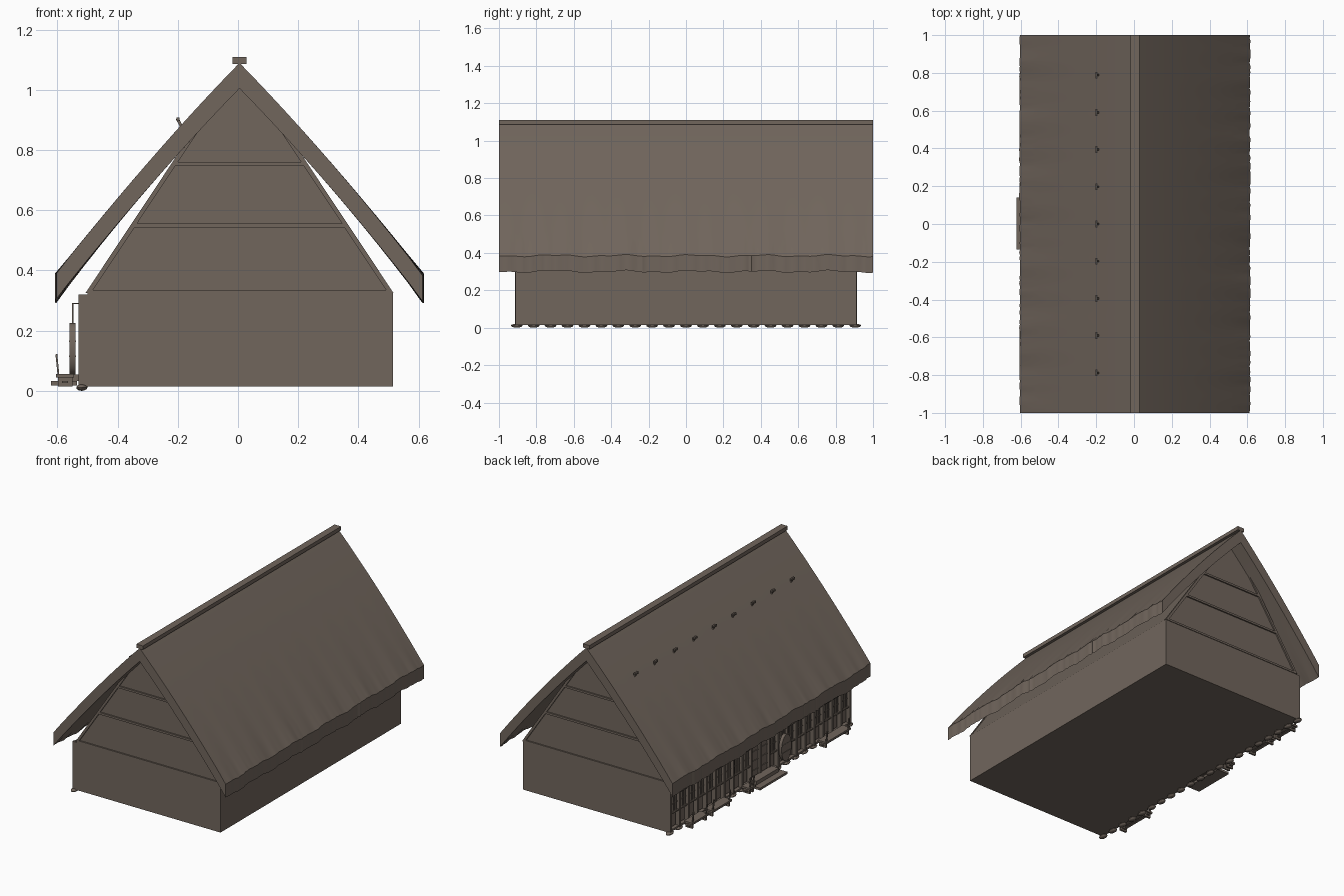
import bpy, bmesh, math, random
from mathutils import Matrix, Vector

if "Cube" in bpy.data.objects:
    bpy.data.objects.remove(bpy.data.objects["Cube"])

random.seed(4)
CX = 0.005  # centre line of the house
mat = bpy.data.materials.new("weathered brown")
mat.diffuse_color = (0.165, 0.132, 0.108, 1)
mat.use_nodes = True
mat.node_tree.nodes["Principled BSDF"].inputs["Base Color"].default_value = mat.diffuse_color


def finish(name, bm, smooth=False):
    bmesh.ops.recalc_face_normals(bm, faces=bm.faces)
    me = bpy.data.meshes.new(name)
    bm.to_mesh(me)
    bm.free()
    ob = bpy.data.objects.new(name, me)
    bpy.context.collection.objects.link(ob)
    me.materials.append(mat)
    if smooth:
        bpy.ops.object.select_all(action='DESELECT')
        ob.select_set(True)
        bpy.context.view_layer.objects.active = ob
        bpy.ops.object.shade_smooth_by_angle(angle=math.radians(30))
    return ob


def box(bm, x0, x1, y0, y1, z0, z1, rot=None):
    c = Vector(((x0 + x1) / 2, (y0 + y1) / 2, (z0 + z1) / 2))
    m = Matrix.Translation(c)
    if rot:
        m = m @ Matrix.Rotation(rot, 4, 'Y')
    m = m @ Matrix.Diagonal((x1 - x0, y1 - y0, z1 - z0, 1))
    bmesh.ops.create_cube(bm, size=1, matrix=m)


def prism(bm, pts, y0, y1):
    a = [bm.verts.new((x, y0, z)) for x, z in pts]
    b = [bm.verts.new((x, y1, z)) for x, z in pts]
    n = len(pts)
    bm.faces.new(a)
    bm.faces.new(b[::-1])
    for i in range(n):
        j = (i + 1) % n
        bm.faces.new((a[i], a[j], b[j], b[i]))


# thatched roof: thick bowed slab with a slightly wavy eave
def roof_z(t):
    u = t / 0.61
    return 1.09 - 0.705 * u + 0.08 * u * (1 - u)


bm = bmesh.new()
N, NY = 12, 120
rows = []
for j in range(NY + 1):
    y = -1 + 2 * j / NY
    jit = [random.uniform(-0.003, 0.003) for _ in range(2)]
    top, low = [], []
    for i in range(-N, N + 1):
        u = abs(i) / N
        s = 1 if i > 0 else -1
        w = u ** 4 * 0.004 * (math.sin(y * 17 + s) + 0.6 * math.sin(y * 41 + 2 * s))
        x = CX + s * 0.61 * u
        z = roof_z(0.61 * u)
        if u == 1:
            x += s * jit[i > 0]
        top.append(bm.verts.new((x, y, z + w)))
        low.append(bm.verts.new((x, y, z - 0.085 + w * 1.2)))
    rows.append((top, low))
for (t0, l0), (t1, l1) in zip(rows, rows[1:]):
    for i in range(2 * N):
        bm.faces.new((t0[i], t0[i + 1], t1[i + 1], t1[i]))
        bm.faces.new((l0[i], l1[i], l1[i + 1], l0[i + 1]))
    for k in (0, 2 * N):
        bm.faces.new((t0[k], t1[k], l1[k], l0[k]))
for t, l in (rows[0], rows[-1]):
    for i in range(2 * N):
        bm.faces.new((t[i], t[i + 1], l[i + 1], l[i]))
finish("thatched_roof", bm, True)

# ridge cap
bm = bmesh.new()
box(bm, CX - 0.023, CX + 0.023, -1, 1, 1.086, 1.11)
finish("ridge_cap", bm)

# house body and attic
bm = bmesh.new()
box(bm, -0.5, 0.515, -0.912, 0.912, 0.015, 0.325)
finish("house_walls", bm)
bm = bmesh.new()
prism(bm, [(-0.505, 0.325), (0.515, 0.325), (CX, 1.07)], -0.907, 0.907)
finish("attic", bm)

# gable timbers on both ends
bm = bmesh.new()
for e in (-1, 1):
    ya, yb = sorted((e * 0.9, e * 0.916))
    for z in (0.322, 0.543, 0.747):
        h = (1.07 - z - 0.013) / 0.745 * 0.51
        box(bm, CX - h, CX + h, ya, yb, z, z + 0.013)
    for s in (-1, 1):
        prism(bm, [(CX + s * 0.512, 0.325), (CX + s * 0.494, 0.325),
                   (CX + s * 0.135, 0.865), (CX + s * 0.153, 0.865)], ya, yb)
finish("gable_timbers", bm)

# pegs along the left roof slope
bm = bmesh.new()
for k in range(-4, 5):
    y = k * 0.197
    box(bm, -0.197, -0.187, y - 0.005, y + 0.005, 0.865, 0.908, -0.5)
    box(bm, -0.205, -0.195, y - 0.018, y + 0.018, 0.896, 0.908)
finish("roof_pegs", bm)

# foundation stones under the facade
BAY = 0.0905
bm = bmesh.new()
for k in range(-10, 11):
    bmesh.ops.create_icosphere(bm, subdivisions=2, radius=1,
        matrix=Matrix.Translation((-0.519, k * BAY, 0.011)) @ Matrix.Diagonal((0.019, 0.032, 0.011, 1)))
finish("foundation_stones", bm, True)

# facade posts and rails
bm = bmesh.new()
for k in range(-10, 11):
    w = 0.009 if k % 2 == 0 else 0.006
    box(bm, -0.53, -0.498, k * BAY - w, k * BAY + w, 0.012, 0.32)
for z, d in ((0.016, 0.012), (0.125, 0.008), (0.235, 0.008), (0.306, 0.014)):
    for y0, y1 in ((-0.905, -0.09), (0.09, 0.905)):
        box(bm, -0.524, -0.498, y0, y1, z, z + d)
box(bm, -0.524, -0.498, -0.09, 0.09, 0.27, 0.284)
finish("facade_frame", bm)

# lattice windows and sliding doors
bars, panels = bmesh.new(), bmesh.new()
for k in range(-10, 10):
    y0, y1 = k * BAY + 0.009, (k + 1) * BAY - 0.009
    if k in (-1, 0):
        box(panels, -0.514, -0.498, y0, y1, 0.02, 0.27)
        for z in (0.08, 0.14, 0.2):
            box(bars, -0.518, -0.498, y0, y1, z, z + 0.006)
        continue
    box(panels, -0.508, -0.498, y0 + 0.008, y1 - 0.008, 0.034, 0.119)
    for i in range(1, 5):
        y = y0 + (y1 - y0) * i / 5
        box(bars, -0.518, -0.498, y - 0.0025, y + 0.0025, 0.133, 0.306)
    box(bars, -0.515, -0.498, y0, y1, 0.18, 0.185)
finish("lattice_bars", bars)
finish("wall_panels", panels)

# entrance steps
bm = bmesh.new()
box(bm, -0.622, -0.535, -0.135, 0.14, 0.018, 0.032)
box(bm, -0.58, -0.525, -0.11, 0.115, 0.032, 0.055)
finish("entrance_steps", bm)

# hanging oval disc with bands and cord beside the entrance
bm = bmesh.new()
m = Matrix.Translation((-0.55, -0.215, 0.14)) @ Matrix.Diagonal((1, 0.05, 0.085, 1)) \
    @ Matrix.Rotation(math.pi / 2, 4, 'Y')
bmesh.ops.create_cone(bm, cap_ends=True, segments=28, radius1=1, radius2=1, depth=0.02, matrix=m)
for z in (0.115, 0.165):
    box(bm, -0.562, -0.538, -0.26, -0.17, z - 0.003, z + 0.003)
box(bm, -0.551, -0.547, -0.217, -0.213, 0.22, 0.292)
box(bm, -0.551, -0.5, -0.217, -0.213, 0.288, 0.292)
finish("hanging_oval_disc", bm, True)

# low benches with legs and leaning slats
bm = bmesh.new()
for y0, y1 in ((0.635, 0.8), (0.4, 0.595), (0.16, 0.22), (-0.8, -0.55)):
    box(bm, -0.605, -0.545, y0, y1, 0.044, 0.056)
    for y in (y0 + 0.015, y1 - 0.015):
        box(bm, -0.598, -0.55, y - 0.006, y + 0.006, 0.015, 0.046)
        box(bm, -0.603, -0.597, y - 0.005, y + 0.005, 0.05, 0.122, -0.1)
    box(bm, -0.585, -0.565, y0, y1, 0.026, 0.032)
finish("low_benches", bm)
